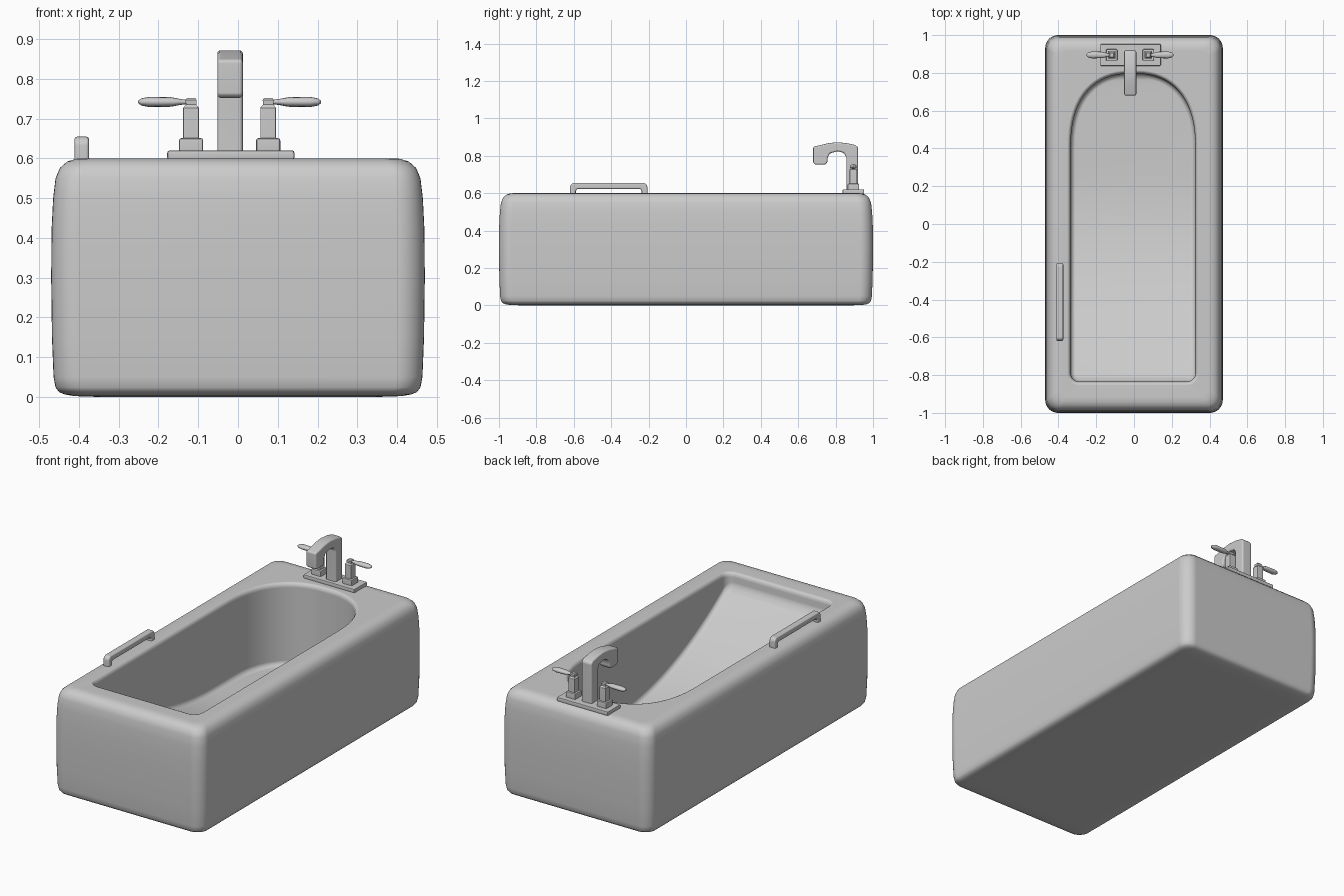
import bpy, bmesh, math
from mathutils import Vector

if "Cube" in bpy.data.objects:
    bpy.data.objects.remove(bpy.data.objects["Cube"])

CX = -0.021   # tap centre in x
CY = 0.895    # tap centre in y


def finish(obj, angle=40):
    bpy.ops.object.select_all(action='DESELECT')
    obj.select_set(True)
    bpy.context.view_layer.objects.active = obj
    for m in list(obj.modifiers):
        bpy.ops.object.modifier_apply(modifier=m.name)
    bpy.ops.object.shade_smooth_by_angle(angle=math.radians(angle))
    obj.modifiers.new("normals", 'WEIGHTED_NORMAL').keep_sharp = True
    return obj


def loft(name, rings, strip_end=False):
    """Join equal-sized rings; ends are n-gons, or a cross strip for the last."""
    bm = bmesh.new()
    vs = [[bm.verts.new(p) for p in r] for r in rings]
    n = len(rings[0])
    for a, b in zip(vs, vs[1:]):
        for i in range(n):
            j = (i + 1) % n
            bm.faces.new((a[i], a[j], b[j], b[i]))
    bm.faces.new(vs[0])
    last = vs[-1]
    if strip_end:
        for i in range(n // 2 - 1):
            bm.faces.new((last[i], last[i + 1], last[n - 2 - i], last[n - 1 - i]))
    else:
        bm.faces.new(last)
    bmesh.ops.recalc_face_normals(bm, faces=bm.faces)
    me = bpy.data.meshes.new(name)
    bm.to_mesh(me)
    bm.free()
    ob = bpy.data.objects.new(name, me)
    bpy.context.collection.objects.link(ob)
    return ob


def bevel(ob, width, segments=2):
    m = ob.modifiers.new("bevel", 'BEVEL')
    m.width, m.segments = width, segments
    m.limit_method, m.angle_limit = 'ANGLE', math.radians(40)
    return ob


def rounded_rect(hx, hy, r, z, steps=8):
    pts = []
    for k, (sx, sy) in enumerate([(1, 1), (-1, 1), (-1, -1), (1, -1)]):
        for i in range(steps + 1):
            a = math.pi / 2 * (k + i / steps)
            pts.append((sx * (hx - r) + r * math.cos(a),
                        sy * (hy - r) + r * math.sin(a), z))
    return pts


def box(name, c, size, bev):
    hx, hy, hz = (s / 2 for s in size)
    ring = [(c[0] + a * hx, c[1] + b * hy) for a, b in [(1, 1), (-1, 1), (-1, -1), (1, -1)]]
    ob = loft(name, [[(x, y, c[2] + s * hz) for x, y in ring] for s in (-1, 1)])
    return finish(bevel(ob, bev))


def slab(name, cx, half_width, side_profile, bev, segments):
    """Side profile (y, z) extruded across x."""
    ob = loft(name, [[(cx + s * half_width, y, z) for y, z in side_profile] for s in (-1, 1)])
    return finish(bevel(ob, bev, segments), 50)


# Tub body: slightly bulging rounded block
profile = [(.12, 0), (.06, .002), (.035, .006), (.02, .012), (.011, .024), (.006, .05),
           (.002, .15), (0, .3), (.001, .42), (.005, .5), (.011, .55), (.022, .576),
           (.04, .592), (.062, .599), (.085, .6)]
tub = loft("tub", [rounded_rect(.47 - i, 1 - i, .068 - .35 * i, z) for i, z in profile])

# Basin outline: square at the front, arched at the tap end
half = []
for i in range(6):
    a = math.pi / 2 * i / 5
    half.append((.285 + .045 * math.sin(a), -.79 - .045 * math.cos(a)))
half += [(.33, -.79 + 1.19 * i / 24) for i in range(1, 25)]
for i in range(1, 17):
    a = math.radians(84) * i / 16
    half.append((.33 * math.cos(a) ** (2 / 2.4), .4 + .397 * math.sin(a) ** (2 / 2.4)))
outline = [Vector(p) for p in half] + [Vector((-x, y)) for x, y in reversed(half)]


def offset(d):
    res = []
    for i, p in enumerate(outline):
        t = (outline[(i + 1) % len(outline)] - outline[i - 1]).normalized()
        res.append((p.x + t.y * d - .005, p.y - t.x * d))
    return res


def floor_z(y):
    return .135 + .385 * max(0, (.3 - y) / 1.135) ** 2.2


# Basin cutter: softened rim, straight walls, fillet, sloping back rest
rings = [[(x, y, z) for x, y in offset(d)]
         for d, z in [(.022, .65), (.022, .601), (.01, .597), (.003, .588), (0, .575)]]
rings += [[(x, y, floor_z(y) + h) for x, y in offset(d)]
          for d, h in [(0, .028), (-.003, .016), (-.011, .006), (-.025, 0)]]
cutter = loft("basin_cutter", rings, strip_end=True)
cutter.hide_render = True
cut = tub.modifiers.new("basin", 'BOOLEAN')
cut.operation, cut.solver, cut.object = 'DIFFERENCE', 'EXACT', cutter
finish(tub, 60)
bpy.data.objects.remove(cutter)

# Tap base plate
box("tap_plate", (CX + .003, CY, .608), (.32, .116, .024), .006)

# Spout
spout = [(.92, .61), (.92, .845), (.905, .857), (.86, .867), (.81, .872), (.76, .867),
         (.72, .857), (.68, .848), (.68, .765), (.69, .752), (.745, .752), (.757, .765),
         (.757, .79), (.77, .813), (.81, .824), (.845, .815), (.857, .79), (.857, .61)]
slab("spout", CX + .001, .032, spout, .01, 3)

# Tap handles, mirrored
lever = [(-.008, .006), (.015, .006), (.03, .008), (.05, .012), (.105, .013),
         (.125, .009), (.133, .003)]
for side, s in (("left", -1), ("right", 1)):
    hx = CX + s * .097
    box(side + "_handle_base", (hx, CY, .632), (.061, .061, .038), .006)
    box(side + "_handle_post", (hx, CY, .688), (.04, .04, .084), .004)
    cap = [(.02, .727), (.013, .735), (.014, .747), (.01, .752)]
    finish(loft(side + "_handle_cap",
                [[(hx + a * h, CY + b * h, z) for a, b in [(1, 1), (-1, 1), (-1, -1), (1, -1)]]
                 for h, z in cap]))
    finish(loft(side + "_lever",
                [[(hx + s * d, CY + 1.4 * r * math.cos(k * math.pi / 6),
                   .742 + r * math.sin(k * math.pi / 6)) for k in range(12)]
                 for d, r in lever]), 50)

# Grab bar on the rim: mirrored half profile around its middle
bar = [(.207, .59), (.207, .633), (.202, .647), (.188, .655)]
inner = [(.167, .622), (.174, .618), (.176, .61), (.176, .59)]
right = bar[::-1]
profile_bar = ([(-.413 + d, z) for d, z in inner] + [(-.413 + d, z) for d, z in bar]
               + [(-.413 - d, z) for d, z in right] + [(-.413 - d, z) for d, z in inner[::-1]])
slab("grab_bar", -.393, .0185, profile_bar, .009, 3)
